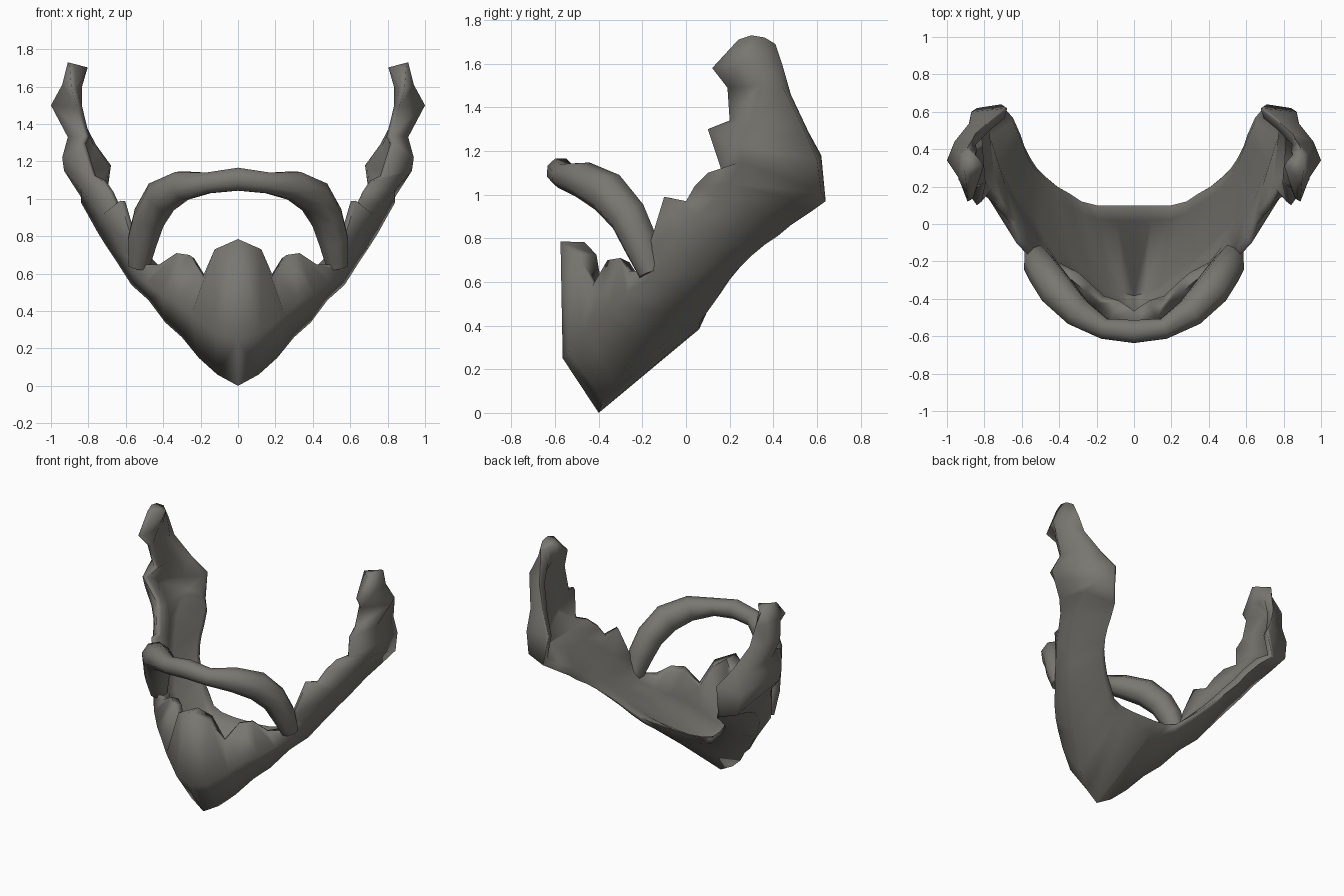
import bpy
import bmesh
from math import radians
from mathutils import Vector

cube = bpy.data.objects.get("Cube")
if cube:
    bpy.data.objects.remove(cube, do_unlink=True)

# Single hair colour
hair = bpy.data.materials.new("charcoal_hair")
hair.use_nodes = True
tone = (0.19, 0.185, 0.165, 1)
hair.diffuse_color = tone
hair.node_tree.nodes["Principled BSDF"].inputs["Base Color"].default_value = tone


def activate(obj):
    bpy.ops.object.select_all(action="DESELECT")
    obj.select_set(True)
    bpy.context.view_layer.objects.active = obj


def apply_modifiers_and_smooth(obj, angle):
    activate(obj)
    for modifier in list(obj.modifiers):
        bpy.ops.object.modifier_apply(modifier=modifier.name)
    bpy.ops.object.shade_smooth_by_angle(angle=radians(angle))


# Guide lines of the left half, running from chin centre to sideburn tip
lip_edge = [
    (0, -.575, .785), (.125, -.51, .73), (.19, -.43, .58), (.26, -.36, .7),
    (.33, -.3, .71), (.42, -.26, .65), (.5, -.21, .65), (.56, -.17, .76),
    (.63, -.1, .99), (.66, 0, .97), (.69, .04, 1.04), (.73, .1, 1.1),
    (.78, .16, 1.12), (.84, .1, 1.3), (.82, .2, 1.34), (.86, .19, 1.49),
    (.89, .12, 1.58), (.9, .24, 1.71)]
cheek_line = [
    (0, -.565, .25), (.12, -.54, .28), (.25, -.47, .38), (.33, -.42, .46),
    (.41, -.35, .49), (.49, -.27, .55), (.56, -.18, .61), (.61, -.12, .7),
    (.68, -.02, .84), (.73, .06, .91), (.78, .14, .98), (.84, .2, 1.05),
    (.93, .25, 1.15), (.94, .24, 1.22), (.91, .3, 1.33), (1, .34, 1.5),
    (.94, .25, 1.61), (.91, .3, 1.73)]
jaw_line = [
    (0, -.4, 0), (.11, -.38, .06), (.21, -.33, .15), (.3, -.25, .26),
    (.39, -.18, .34), (.48, -.09, .46), (.57, 0, .54), (.64, .08, .65),
    (.7, .15, .74), (.75, .24, .82), (.8, .34, .91), (.84, .48, .98),
    (.84, .62, 1.01), (.87, .6, 1.16), (.88, .54, 1.3), (.96, .44, 1.5),
    (.93, .38, 1.61), (.91, .36, 1.72)]
throat_edge = [
    (0, .1, .47), (.1, .1, .47), (.2, .1, .48), (.28, .12, .5),
    (.34, .16, .55), (.41, .2, .61), (.47, .25, .67), (.52, .3, .72),
    (.56, .36, .77), (.59, .42, .81), (.61, .48, .86), (.65, .57, .92),
    (.71, .64, .97), (.68, .62, 1.18), (.76, .56, 1.29), (.85, .48, 1.46),
    (.87, .44, 1.6), (.89, .41, 1.69)]
count = len(lip_edge)

# Rounded underside just before the throat edge, fading out along the jaw
underside = []
for i, (jaw, throat) in enumerate(zip(jaw_line, throat_edge)):
    fade = max(0, 1 - i / 8)
    underside.append(Vector(jaw).lerp(throat, 0.9) + Vector((0, 0.01, -0.04)) * fade)

# Full beard: loft between the guide lines, mirror, then thicken inward
bm = bmesh.new()
rows = [[bm.verts.new(p) for p in line]
        for line in (lip_edge, cheek_line, jaw_line, underside, throat_edge)]
for upper, lower in zip(rows, rows[1:]):
    for i in range(count - 1):
        bm.faces.new((upper[i], lower[i], lower[i + 1], upper[i + 1]))
mesh = bpy.data.meshes.new("beard")
bm.to_mesh(mesh)
bm.free()
beard = bpy.data.objects.new("beard", mesh)
bpy.context.collection.objects.link(beard)
mesh.materials.append(hair)

# Thick under the lip and in the cheeks, tapering towards both edges
group = beard.vertex_groups.new(name="thickness")
for row, weight in enumerate((0.3, 1, 0.9, 0.5, 0.06)):
    group.add(list(range(row * count, (row + 1) * count)), weight, "REPLACE")
group.add([0, 1], 1, "REPLACE")
group.add(list(range(2, 6)), 0.5, "REPLACE")
mirror = beard.modifiers.new("mirror", "MIRROR")
mirror.use_clip = True
solid = beard.modifiers.new("thickness", "SOLIDIFY")
solid.thickness = 0.11
solid.offset = -1
solid.vertex_group = "thickness"
apply_modifiers_and_smooth(beard, 88)

# Moustache: tapered tube arching from cheek to cheek (x, y, z, radius)
half = [
    (0, -.575, 1.105, .066), (.16, -.56, 1.085, .06), (.3, -.475, 1.07, .084),
    (.41, -.36, 1.01, .098), (.475, -.265, .9, .092), (.51, -.21, .78, .085),
    (.53, -.16, .64, .06)]
path = [(-x, y, z, r) for x, y, z, r in reversed(half[1:])] + half
curve = bpy.data.curves.new("moustache", "CURVE")
curve.dimensions = "3D"
curve.bevel_depth = 1
curve.bevel_resolution = 2
curve.use_fill_caps = True
spline = curve.splines.new("POLY")
spline.points.add(len(path) - 1)
for point, (x, y, z, r) in zip(spline.points, path):
    point.co = (x, y, z, 1)
    point.radius = r
curve.materials.append(hair)
moustache = bpy.data.objects.new("moustache", curve)
bpy.context.collection.objects.link(moustache)
activate(moustache)
bpy.ops.object.convert(target="MESH")
apply_modifiers_and_smooth(bpy.context.object, 60)
